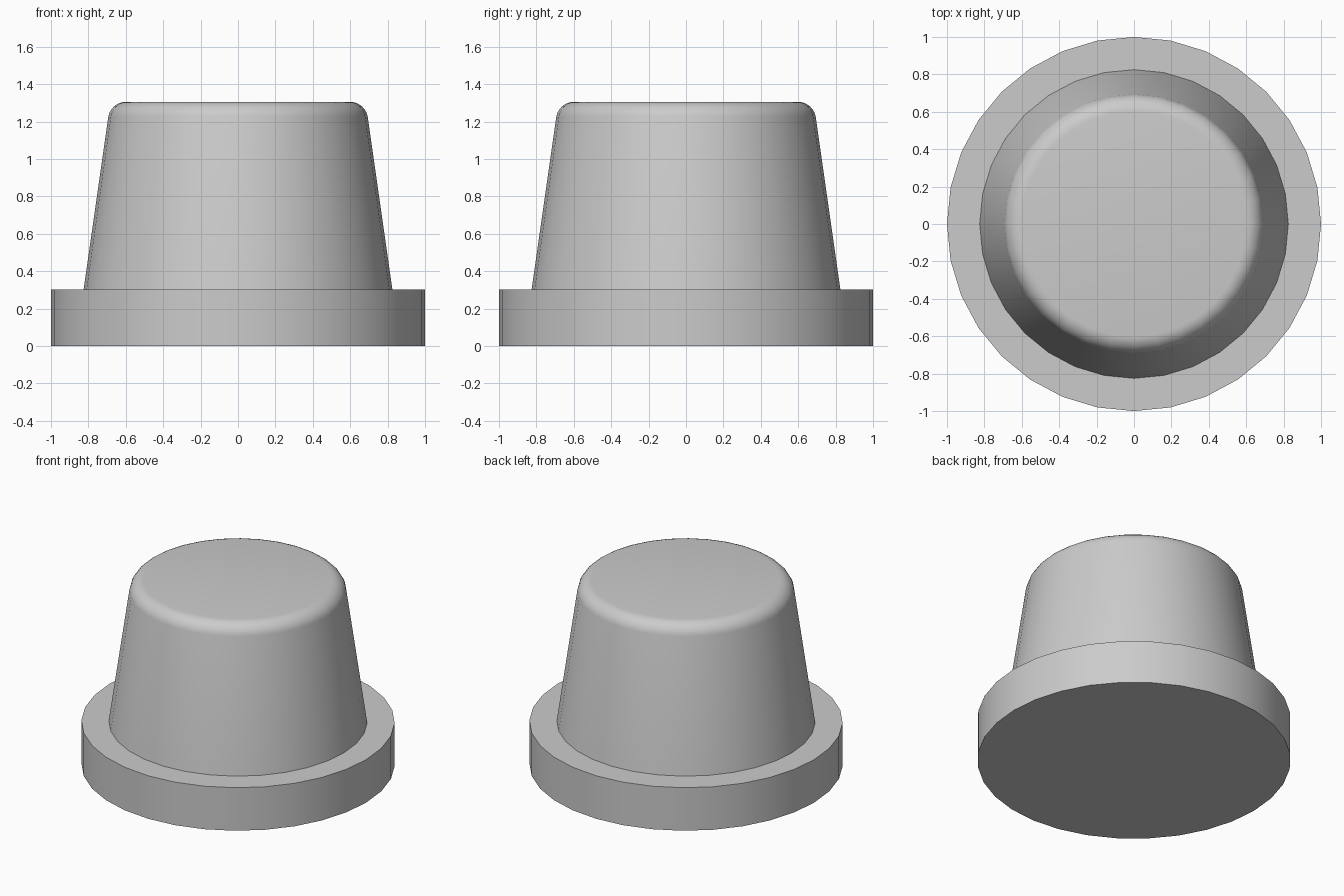
import bpy, bmesh
from math import radians
from mathutils import Matrix

if "Cube" in bpy.data.objects:
    bpy.data.objects.remove(bpy.data.objects["Cube"])

SIDES = 32


def make_frustum(name, r_bottom, r_top, z0, z1, round_top=0.0):
    bm = bmesh.new()
    bmesh.ops.create_cone(
        bm, cap_ends=True, segments=SIDES, radius1=r_bottom, radius2=r_top,
        depth=z1 - z0, matrix=Matrix.Translation((0, 0, (z0 + z1) / 2)))
    if round_top:
        rim = [e for e in bm.edges if all(v.co.z > z1 - 1e-4 for v in e.verts)]
        bmesh.ops.bevel(bm, geom=rim, offset=round_top, offset_type='OFFSET',
                        segments=6, profile=0.5, affect='EDGES')
    mesh = bpy.data.meshes.new(name)
    bm.to_mesh(mesh)
    bm.free()
    obj = bpy.data.objects.new(name, mesh)
    bpy.context.collection.objects.link(obj)
    bpy.ops.object.select_all(action='DESELECT')
    obj.select_set(True)
    bpy.context.view_layer.objects.active = obj
    bpy.ops.object.shade_smooth_by_angle(angle=radians(30))
    return obj


# Round flange at the bottom
make_frustum("base_flange", 1.0, 1.0, 0.0, 0.303)

# Tapered body with a rounded top rim, sunk slightly into the flange
make_frustum("tapered_body", 0.84, 0.682, 0.2, 1.305, round_top=0.08)
